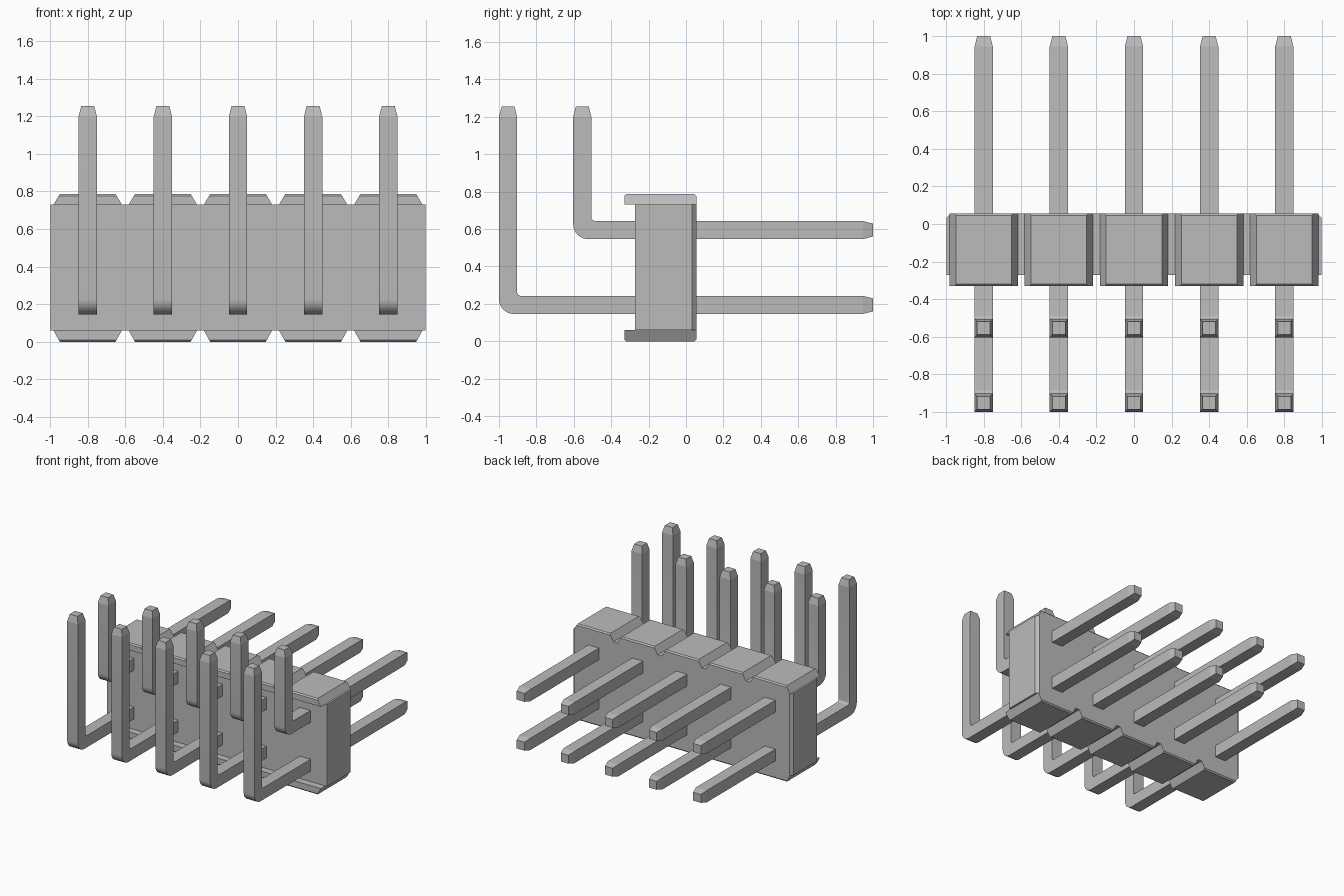
import bpy
import bmesh
from math import sin, cos, pi, radians

cube = bpy.data.objects.get("Cube")
if cube:
    bpy.data.objects.remove(cube, do_unlink=True)

# Single grey material
grey = bpy.data.materials.new("plain_grey")
grey.use_nodes = True
colour = (0.5, 0.5, 0.5, 1)
grey.diffuse_color = colour
grey.node_tree.nodes["Principled BSDF"].inputs["Base Color"].default_value = colour

PITCH, PINS = 0.4, 5
WIDTH = 0.097             # pin thickness
BACK = 0.055              # rear face of the housing


def finish(name, bm, x=0):
    bmesh.ops.recalc_face_normals(bm, faces=bm.faces)
    mesh = bpy.data.meshes.new(name)
    bm.to_mesh(mesh)
    bm.free()
    mesh.materials.append(grey)
    ob = bpy.data.objects.new(name, mesh)
    ob.location.x = x
    bpy.context.collection.objects.link(ob)
    return ob


def loft(name, rings, x=0):
    """Skin a closed tube through rings with equal point counts."""
    bm = bmesh.new()
    loops = [[bm.verts.new(p) for p in ring] for ring in rings]
    n = len(loops[0])
    for a, b in zip(loops, loops[1:]):
        for i in range(n):
            j = (i + 1) % n
            bm.faces.new((a[i], a[j], b[j], b[i]))
    bm.faces.new(loops[0])
    bm.faces.new(loops[-1])
    return finish(name, bm, x)


def housing():
    """Main block, with its rear vertical corners chamfered."""
    hx, front, c = 0.997, -0.272, 0.022
    outline = [(-hx, front), (hx, front), (hx, BACK - c), (hx - c, BACK),
               (c - hx, BACK), (-hx, BACK - c)]
    loft("housing", [[(x, y, z) for x, y in outline] for z in (0.06, 0.73)])


def pad(name, x, base, outer):
    """Tapered standoff with softened outer front and rear edges."""
    front, b = -0.33, 0.01
    wide, slim = 0.182, 0.148
    mid = outer + (b if base > outer else -b)
    shoulder = slim + (wide - slim) * b / abs(outer - base)
    rings = []
    for z, half, inset in ((base, wide, 0), (mid, shoulder, 0), (outer, slim, b)):
        rings.append([(-half, front + inset, z), (half, front + inset, z),
                      (half, BACK - inset, z), (-half, BACK - inset, z)])
    loft(name, rings, x)


def pin(name, x, y0, z0):
    """Square wire: rear tip, straight run, right-angle bend, upright, top tip."""
    h, tip, taper, slim = WIDTH / 2, 0.014, 0.055, WIDTH / 2 - 0.014
    r_out, r_in, steps = 0.08, 0.02, 8
    end, top = 1.0, 1.255

    def ring(inner, outer, half=h):
        return [(-half, *inner), (half, *inner), (half, *outer), (-half, *outer)]

    zi, yi = z0 + WIDTH, y0 + WIDTH
    rings = [ring((end, zi - tip), (end, z0 + tip), slim),
             ring((end - taper, zi), (end - taper, z0))]
    for k in range(steps + 1):
        a = pi / 2 * k / steps
        arc = [(y + r * (1 - sin(a)), z + r * (1 - cos(a)))
               for y, z, r in ((yi, zi, r_in), (y0, z0, r_out))]
        rings.append(ring(*arc))
    rings += [ring((yi, top - taper), (y0, top - taper)),
              ring((yi - tip, top), (y0 + tip, top), slim)]
    ob = loft(name, rings, x)
    # Smooth the bend only
    bpy.ops.object.select_all(action="DESELECT")
    ob.select_set(True)
    bpy.context.view_layer.objects.active = ob
    bpy.ops.object.shade_smooth_by_angle(angle=radians(13))


housing()
for i in range(PINS):
    x = (i - (PINS - 1) / 2) * PITCH
    pad(f"top_pad_{i + 1}", x, 0.73, 0.787)
    pad(f"bottom_pad_{i + 1}", x, 0.06, 0.0)
    pin(f"upper_pin_{i + 1}", x, -0.603, 0.546)
    pin(f"lower_pin_{i + 1}", x, -1.0, 0.146)
